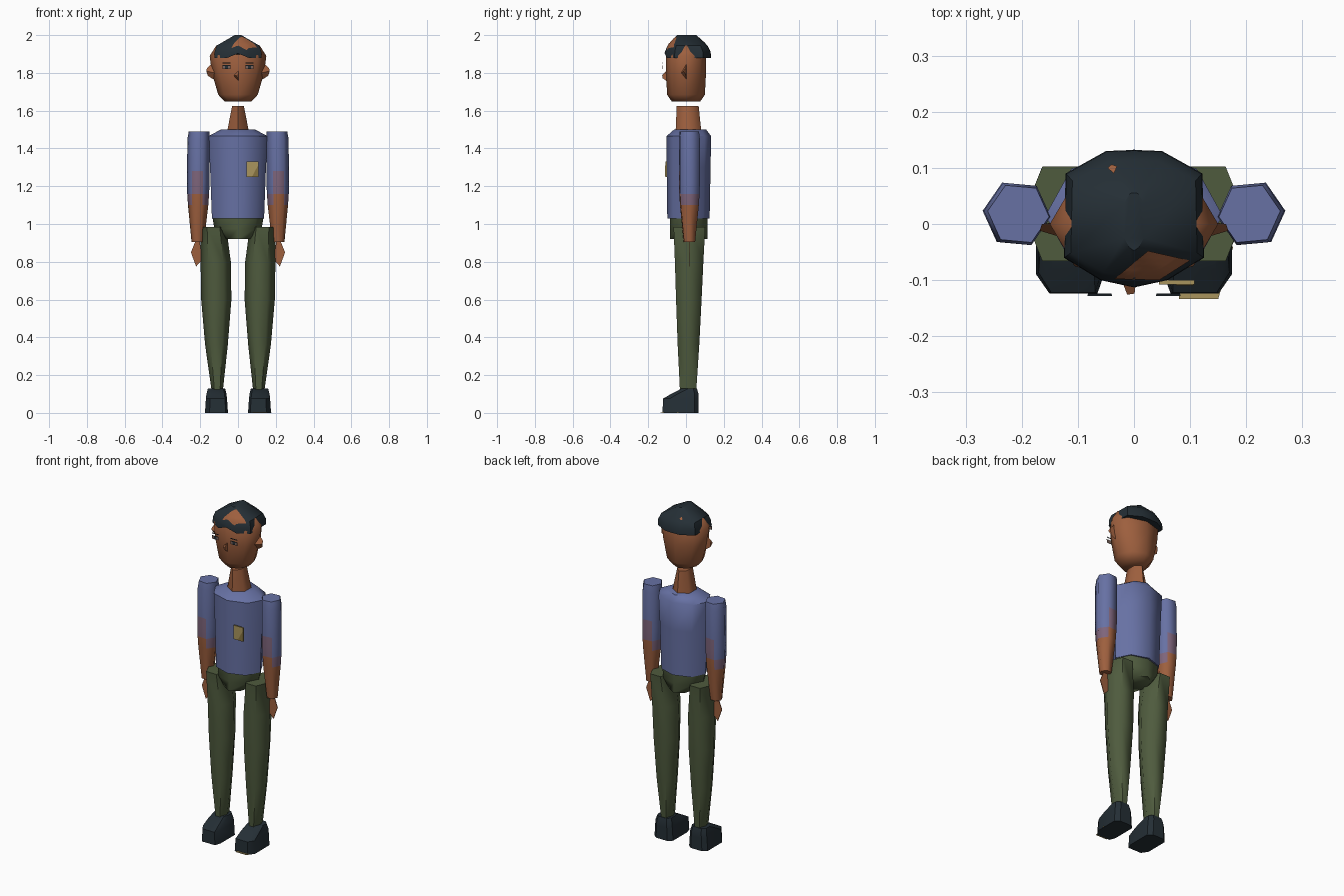
import bpy, bmesh, math
from mathutils import Vector
from mathutils.bvhtree import BVHTree

if "Cube" in bpy.data.objects:
    bpy.data.objects.remove(bpy.data.objects["Cube"])


def material(name, r, g, b):
    m = bpy.data.materials.new(name)
    m.use_nodes = True
    m.diffuse_color = (r, g, b, 1)
    m.node_tree.nodes["Principled BSDF"].inputs["Base Color"].default_value = (r, g, b, 1)
    return m


BLUE = material("shirt blue", .135, .165, .37)
SKIN = material("skin brown", .34, .115, .048)
FADE = material("sleeve fade", .21, .13, .20)
GREEN = material("trouser green", .078, .105, .048)
DARK = material("hair and shoe black", .018, .028, .036)
GOLD = material("badge gold", .40, .30, .11)
OCHRE = material("badge shade", .24, .17, .05)
EYE = material("eye grey", .20, .13, .11)


def finish(name, bm, mats, rule=None, angle=65):
    """Turn a bmesh into an object, with optional face colour rule."""
    bmesh.ops.recalc_face_normals(bm, faces=bm.faces)
    mesh = bpy.data.meshes.new(name)
    for f in bm.faces:
        if rule:
            f.material_index = rule(f.calc_center_median())
    bm.to_mesh(mesh)
    bm.free()
    for m in mats:
        mesh.materials.append(m)
    ob = bpy.data.objects.new(name, mesh)
    bpy.context.collection.objects.link(ob)
    bpy.ops.object.select_all(action='DESELECT')
    ob.select_set(True)
    bpy.context.view_layer.objects.active = ob
    if angle:
        bpy.ops.object.shade_smooth_by_angle(angle=math.radians(angle))
    return ob


def loft(name, rings, mats, rule=None, angle=65):
    """Skin a stack of point rings and cap both ends."""
    bm = bmesh.new()
    loops = [[bm.verts.new(p) for p in ring] for ring in rings]
    n = len(loops[0])
    for a, b in zip(loops, loops[1:]):
        for i in range(n):
            j = (i + 1) % n
            bm.faces.new((a[i], a[j], b[j], b[i]))
    bm.faces.new(loops[0])
    bm.faces.new(loops[-1])
    return finish(name, bm, mats, rule, angle)


def oval(z, cx, cy, rx, ry, n=8, turn=0):
    angles = [math.tau * i / n + turn for i in range(n)]
    return [(cx + rx * math.cos(a), cy + ry * math.sin(a), z) for a in angles]


def plate(name, outline, y, mat, t=.004):
    """Thin upright plate facing the front, outlined in x and z."""
    return loft(name, [[(x, y, z) for x, z in outline],
                       [(x, y + t, z) for x, z in outline]], [mat], angle=0)


def box_outline(x, z, w, h):
    return [(x - w, z - h), (x + w, z - h), (x + w, z + h), (x - w, z + h)]


# Torso, hips and neck
loft("shirt", [oval(1.03, 0, .013, .138, .112), oval(1.3, 0, .014, .148, .116),
               oval(1.465, 0, .015, .158, .118), oval(1.5, 0, .022, .09, .085)], [BLUE], angle=50)
loft("hips", [oval(.92, 0, .015, .07, .1), oval(.975, 0, .015, .125, .1),
              oval(1.035, 0, .015, .135, .1)], [GREEN])
loft("neck", [oval(1.49, 0, .013, .066, .068, 6, .52), oval(1.625, 0, .009, .036, .058, 6, .52)], [SKIN])

# Head
loft("head", [oval(1.648, 0, 0, .07, .075), oval(1.685, 0, 0, .105, .1),
              oval(1.8, 0, 0, .138, .106), oval(1.89, 0, 0, .15, .106),
              oval(1.945, 0, 0, .115, .08)], [SKIN])

# Hair cap with a notched fringe
half = [(0, .132), (.05, .13), (.122, .09), (.125, -.06), (.06, -.1)]
cap = half + [(0, -.113)] + [(-x, y) for x, y in half[:0:-1]]


def cap_ring(z, sx, sy, notch=0):
    return [(x * sx, y * sy, z + (notch if abs(x) < .01 and y < 0 else 0)) for x, y in cap]


hair = loft("hair", [cap_ring(1.878, 1, 1, .025), cap_ring(1.912, .99, .99),
                     cap_ring(1.945, .9, .86), cap_ring(2, .14, .42)], [DARK], angle=35)

# Scalp showing through the hair, laid onto the cap
tree = BVHTree.FromObject(hair, bpy.context.evaluated_depsgraph_get())


def scalp_patch(name, corners, steps=6):
    a, b, c, d = [Vector(p) for p in corners]
    bm = bmesh.new()
    grid = []
    for i in range(steps + 1):
        u = i / steps
        row = []
        for j in range(steps + 1):
            p = a.lerp(b, u).lerp(d.lerp(c, u), j / steps)
            hit = tree.ray_cast(Vector((p.x, p.y, 3)), Vector((0, 0, -1)))[0]
            row.append(bm.verts.new((p.x, p.y, (hit.z if hit else 1.91) + .004)))
        grid.append(row)
    for i in range(steps):
        for j in range(steps):
            bm.faces.new((grid[i][j], grid[i + 1][j], grid[i + 1][j + 1], grid[i][j + 1]))
    finish(name, bm, [SKIN])


scalp_patch("forehead_patch", [(-.035, -.098), (.045, -.1), (.1, -.065), (.025, -.048)])
scalp_patch("crown_patch", [(-.047, .1), (-.036, .09), (-.03, .103), (-.04, .106)], 2)

# Nose
loft("nose", [[(-.022, -.1, 1.785), (.004, -.1, 1.755), (.004, -.1, 1.815)],
              [(-.012, -.126, 1.785), (.001, -.124, 1.772), (.001, -.124, 1.79)]], [SKIN], angle=0)


def arm_rule(c):
    """Sleeve fades to skin, reaching higher along the middle of the arm."""
    edge = 1.19 + (.06 if abs(abs(c.x) - .21) < .02 else 0)
    return 0 if c.z > edge else 1 if c.z > edge - .09 else 2


for s, side in ((1, "left"), (-1, "right")):
    # Arm and flat hand
    arm = [(1.49, .206, .055), (1.45, .208, .06), (1.28, .21, .06), (1.22, .21, .06),
           (1.16, .211, .058), (1.1, .211, .054), (.905, .213, .033)]
    loft(side + "_arm", [oval(z, s * x, .018, r, r * 1.02, 6, s * .09) for z, x, r in arm],
         [BLUE, FADE, SKIN], arm_rule)
    plate(side + "_hand", [(s * x, z) for x, z in
                           ((.205, .93), (.225, .91), (.249, .85), (.222, .775), (.19, .81))], .015, SKIN)

    # Leg
    leg = [(.985, .13, .067, .097), (.8, .118, .08, .087), (.6, .115, .08, .078),
           (.36, .114, .06, .066), (.12, .11, .03, .05)]
    loft(side + "_leg", [oval(z, s * x, .018 - (.98 - z) * .008, rx, ry, 6)
                         for z, x, rx, ry in leg], [GREEN])

    # Shoe and thin sole edge
    def shoe_ring(z, w, front, back):
        pts = [(.6 * w, front), (w, front + .035), (w, back - .02), (.6 * w, back),
               (-.6 * w, back), (-w, back - .02), (-w, front + .035), (-.8 * w, front)]
        return [(s * (.114 + x), y, z) for x, y in pts]
    loft(side + "_shoe", [shoe_ring(0, .061, -.124, .066), shoe_ring(.075, .056, -.122, .066),
                          shoe_ring(.1, .053, -.08, .066), shoe_ring(.128, .046, -.025, .058)],
         [DARK], angle=40)
    if s > 0:
        loft("left_sole_edge", [[(x, y, z) for x, y in
                                 ((.08, -.134), (.15, -.134), (.177, -.04), (.16, -.04), (.08, -.11))]
                                for z in (.002, .006)], [GOLD], angle=0)

    # Ear
    loft(side + "_ear", [[(s * .125, -.025, 1.8), (s * .13, .003, 1.765), (s * .14, .003, 1.85)],
                         [(s * .168, -.012, 1.81), (s * .16, 0, 1.785), (s * .164, 0, 1.825)]],
         [SKIN], angle=0)

    # Eye, pupil, lash and brow, standing just off the face
    x = s * .061
    plate(side + "_eye", box_outline(x, 1.829, .021, .009), -.126, EYE, .002)
    plate(side + "_pupil", box_outline(x, 1.829, .008, .008), -.128, DARK, .002)
    plate(side + "_lash", box_outline(x, 1.839, .022, .002), -.128, DARK, .002)
    plate(side + "_brow", box_outline(x, 1.853, .021, .002), -.126, DARK, .002)

# Chest badge with a shaded half
plate("badge", [(.045, 1.25), (.108, 1.25), (.108, 1.332), (.045, 1.332)], -.108, GOLD, .008)
plate("badge_shade", [(.075, 1.252), (.106, 1.252), (.106, 1.31)], -.11, OCHRE, .002)
